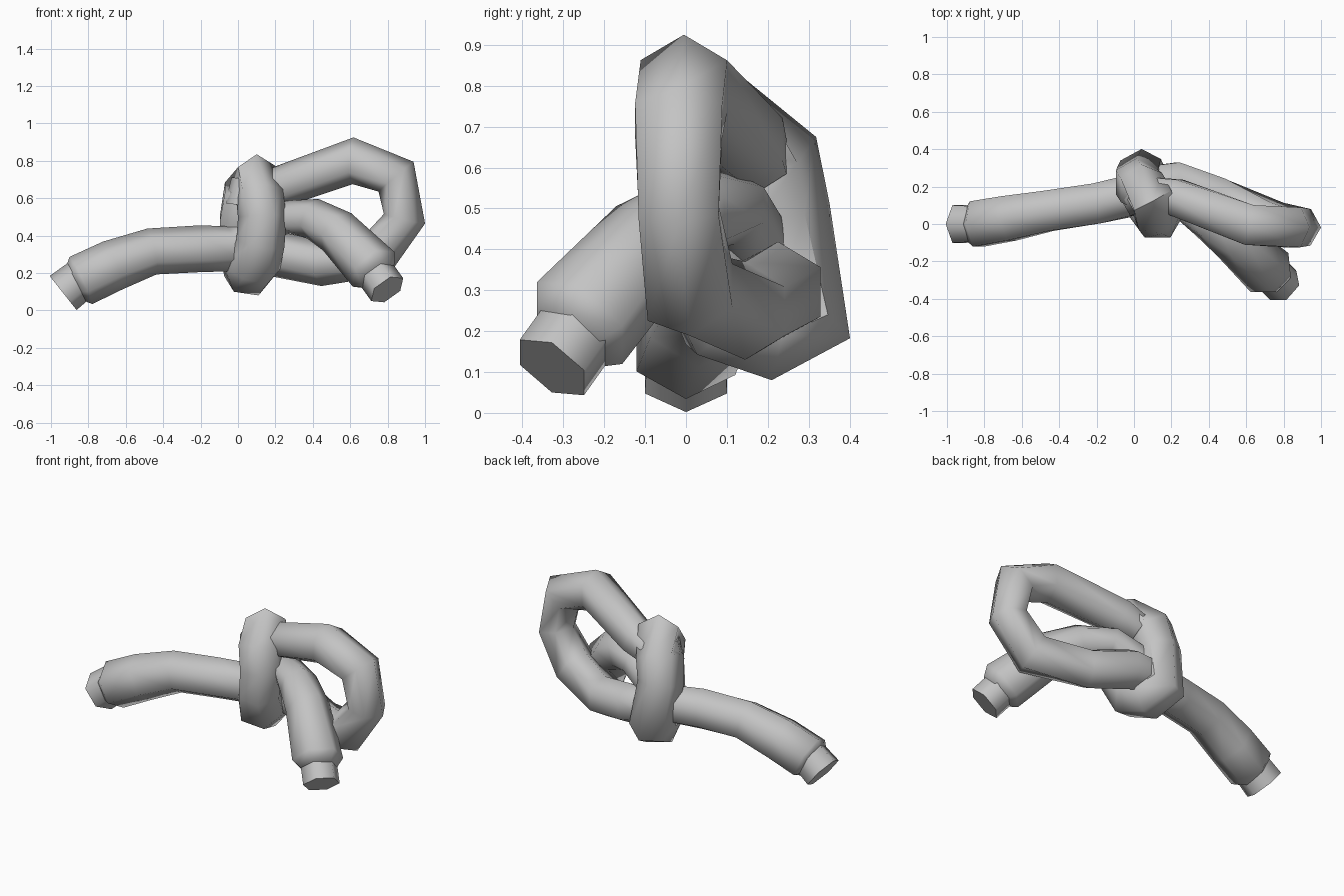
import bpy, bmesh, math
from mathutils import Vector

if "Cube" in bpy.data.objects:
    bpy.data.objects.remove(bpy.data.objects["Cube"])

# single grey material
mat = bpy.data.materials.new("plain_grey")
mat.diffuse_color = (0.55, 0.55, 0.55, 1)
mat.use_nodes = True
mat.node_tree.nodes["Principled BSDF"].inputs["Base Color"].default_value = mat.diffuse_color
SIDES = 6


def tube(name, path, ref, closed=False):
    """Six-sided tube through (x, y, z, radius[, roll]) points; ref sets the base roll."""
    pts = [Vector(p[:3]) for p in path]
    n = len(pts)
    bm = bmesh.new()
    rings = []
    for i, p in enumerate(pts):
        if closed:
            before, after = pts[i - 1], pts[(i + 1) % n]
        else:
            before, after = pts[max(i - 1, 0)], pts[min(i + 1, n - 1)]
        t = ((after - p).normalized() + (p - before).normalized()).normalized()
        u = (Vector(ref) - t * t.dot(Vector(ref))).normalized()
        v = t.cross(u)
        roll = path[i][4] if len(path[i]) > 4 else 0
        ring = []
        for k in range(SIDES):
            a = math.radians(30 + roll) + math.tau * k / SIDES
            ring.append(bm.verts.new(p + path[i][3] * (u * math.cos(a) + v * math.sin(a))))
        rings.append(ring)
    for i in range(n if closed else n - 1):
        a, b = rings[i], rings[(i + 1) % n]
        for k in range(SIDES):
            j = (k + 1) % SIDES
            bm.faces.new((a[k], a[j], b[j], b[k]))
    if not closed:
        bm.faces.new(rings[0])
        bm.faces.new(rings[-1])
    bmesh.ops.recalc_face_normals(bm, faces=bm.faces)
    mesh = bpy.data.meshes.new(name)
    bm.to_mesh(mesh)
    bm.free()
    mesh.materials.append(mat)
    obj = bpy.data.objects.new(name, mesh)
    bpy.context.collection.objects.link(obj)
    bpy.ops.object.select_all(action='DESELECT')
    obj.select_set(True)
    bpy.context.view_layer.objects.active = obj
    bpy.ops.object.shade_smooth_by_angle(angle=math.radians(65))
    return obj


Y = (0, 1, 0)

# long strand: left end, through the knot, out to the front right end
tube("main_strand", [
    (-0.87, 0.00, 0.145, 0.105), (-0.84, 0.00, 0.16, 0.14), (-0.67, 0.03, 0.24, 0.138),
    (-0.46, 0.07, 0.315, 0.125), (-0.20, 0.11, 0.33, 0.125), (-0.02, 0.15, 0.33, 0.125),
    (0.13, 0.16, 0.43, 0.09), (0.25, 0.12, 0.50, 0.09), (0.40, 0.015, 0.49, 0.11),
    (0.53, -0.08, 0.42, 0.125), (0.725, -0.26, 0.22, 0.145), (0.75, -0.29, 0.185, 0.105)], Y)

# stepped-down tips at both ends
tube("left_tip", [(-0.83, 0, 0.176, 0.11), (-0.935, 0, 0.093, 0.116)], Y)
tube("right_tip", [(0.72, -0.25, 0.22, 0.105), (0.798, -0.328, 0.111, 0.105)], Y)

# big open loop on the right
tube("loop_strand", [
    (0.12, 0.17, 0.62, 0.09), (0.22, 0.145, 0.66, 0.11), (0.615, -0.005, 0.80, 0.125),
    (0.845, -0.018, 0.715, 0.123), (0.89, -0.018, 0.49, 0.113), (0.74, 0.01, 0.295, 0.125),
    (0.45, 0.145, 0.25, 0.12), (0.22, 0.225, 0.298, 0.122), (0.06, 0.22, 0.31, 0.10)], Y)

# band wrapped round the crossing, flat at front and below, ridged at top and back
tube("knot_wrap", [
    (0.09, 0.095, 0.245, 0.14, 30), (0.12, 0.04, 0.36, 0.13, 30), (0.13, 0.04, 0.50, 0.13, 30),
    (0.115, 0.06, 0.62, 0.13, 15), (0.10, 0.13, 0.705, 0.13), (0.04, 0.195, 0.62, 0.135),
    (0.015, 0.225, 0.48, 0.13), (0.03, 0.285, 0.24, 0.13, 5), (0.06, 0.195, 0.21, 0.14, 22)],
    (1, 0, 0), closed=True)

# hidden core that fills the middle of the knot
tube("knot_core", [(0.03, 0.13, 0.56, 0.10), (0.05, 0.13, 0.70, 0.085)], Y)
